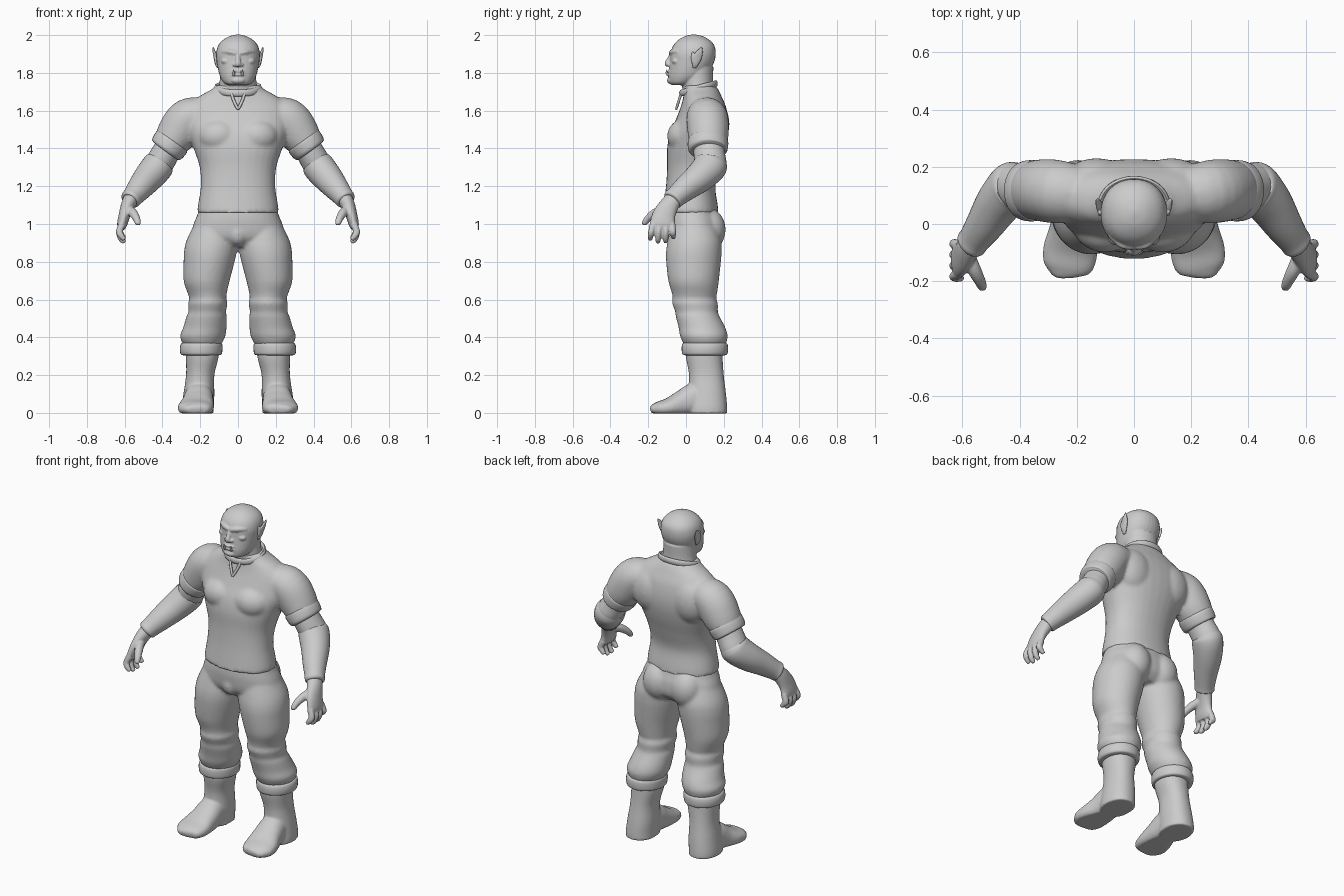
import bpy, bmesh, math
from mathutils import Vector, Matrix

X, Y, Z = Vector((1, 0, 0)), Vector((0, 1, 0)), Vector((0, 0, 1))
grey = bpy.data.materials.new("light grey")
grey.diffuse_color = (0.6, 0.6, 0.6, 1)


def spline(rings, steps, closed):
    """Catmull-Rom interpolation through rings of (x, y, z, a, b)."""
    n, out = len(rings), []
    R = [Vector(r) for r in rings]
    get = (lambda i: R[i % n]) if closed else (lambda i: R[max(0, min(n - 1, i))])
    for i in range(n if closed else n - 1):
        p0, p1, p2, p3 = (get(i + k) for k in (-1, 0, 1, 2))
        for s in range(steps):
            t = s / steps
            out.append(0.5 * (2 * p1 + (p2 - p0) * t + (2 * p0 - 5 * p1 + 4 * p2 - p3) * t * t
                              + (3 * p1 - p0 - 3 * p2 + p3) * t ** 3))
    return out if closed else out + [R[-1]]


def loft(bm, rings, flat=False, ref=Y, p=2.0, closed=False, n=32, steps=5):
    """Skin elliptical sections along a path; flat keeps them horizontal."""
    R = spline(rings, steps, closed)
    m, loops = len(R), []
    for i, r in enumerate(R):
        c = Vector(r[:3])
        u, v = X, Y
        if not flat:
            nxt = R[(i + 1) % m] if closed else R[min(i + 1, m - 1)]
            prv = R[i - 1] if closed else R[max(i - 1, 0)]
            t = (Vector(nxt[:3]) - Vector(prv[:3])).normalized()
            v = (ref - t * ref.dot(t)).normalized()
            u = t.cross(v)
        loop = []
        for k in range(n):
            co, si = math.cos(math.tau * k / n), math.sin(math.tau * k / n)
            loop.append(bm.verts.new(c + u * r[3] * math.copysign(abs(co) ** (2 / p), co)
                                     + v * r[4] * math.copysign(abs(si) ** (2 / p), si)))
        loops.append(loop)
    for i in range(m if closed else m - 1):
        A, B = loops[i], loops[(i + 1) % m]
        for k in range(n):
            bm.faces.new((A[k], A[(k + 1) % n], B[(k + 1) % n], B[k]))
    if not closed:
        bm.faces.new(loops[0])
        bm.faces.new(loops[-1])


def ball(bm, c, r):
    bmesh.ops.create_uvsphere(bm, u_segments=24, v_segments=16, radius=1,
                              matrix=Matrix.Translation(c) @ Matrix.Diagonal((*r, 1)))


def finish(name, bm, voxel=0, smooth=4):
    """Make the object; voxel blends overlapping masses into one skin."""
    bmesh.ops.recalc_face_normals(bm, faces=bm.faces)
    me = bpy.data.meshes.new(name)
    bm.to_mesh(me)
    bm.free()
    me.materials.append(grey)
    ob = bpy.data.objects.new(name, me)
    bpy.context.collection.objects.link(ob)
    if voxel:
        mod = ob.modifiers.new("blend", 'REMESH')
        mod.mode, mod.voxel_size, mod.use_smooth_shade = 'VOXEL', voxel, True
        mod = ob.modifiers.new("relax", 'SMOOTH')
        mod.factor, mod.iterations = 0.5, smooth
    else:
        bpy.context.view_layer.objects.active = ob
        ob.select_set(True)
        bpy.ops.object.shade_smooth_by_angle(angle=math.radians(50))
        ob.select_set(False)


def side(rings, s):
    return [(r[0] * s, *r[1:]) for r in rings]


# Shirt: trunk, chest and short sleeves
bm = bmesh.new()
loft(bm, [(0, .025, 1.06, .217, .148), (0, .025, 1.10, .212, .143), (0, .025, 1.2, .197, .131),
          (0, .04, 1.3, .203, .14), (0, .055, 1.4, .235, .155), (0, .07, 1.48, .265, .155),
          (0, .085, 1.55, .28, .14), (0, .092, 1.62, .27, .12), (0, .088, 1.67, .215, .103),
          (0, .08, 1.71, .145, .092), (0, .07, 1.735, .115, .085)], flat=True, p=2.2)
for s in (1, -1):
    ball(bm, (.1 * s, 0, 1.465), (.115, .1, .095))
    ball(bm, (.13 * s, .15, 1.53), (.12, .08, .13))
    loft(bm, side([(.15, .1, 1.585, .08, .09), (.26, .112, 1.56, .108, .11),
                   (.325, .118, 1.475, .107, .108), (.375, .115, 1.40, .083, .095)], s))
finish("shirt", bm, 0.01, 6)

# Collar band and the V trim at the throat
bm = bmesh.new()
loft(bm, [(.117 * math.sin(a), .066 - .093 * math.cos(a), 1.718 - .025 * math.cos(a), .009, .018)
          for a in (math.tau * k / 16 for k in range(16))], ref=Z, closed=True, n=12)
for s in (1, -1):
    loft(bm, side([(.034, -.026, 1.69, .008, .007), (.027, -.034, 1.665, .008, .007),
                   (.012, -.045, 1.63, .008, .007), (0, -.052, 1.608, .007, .006)], s), n=12)
finish("collar", bm)

# Trousers: hips, seat and legs
bm = bmesh.new()
loft(bm, [(0, .03, 1.10, .198, .13), (0, .033, 1.05, .215, .14), (0, .04, 1.0, .235, .147),
          (0, .045, .93, .25, .14), (0, .045, .88, .2, .1)], flat=True, p=2.2)
ball(bm, (0, -.06, .95), (.05, .05, .065))
for s in (1, -1):
    ball(bm, (.095 * s, .115, .97), (.095, .095, .115))
    loft(bm, side([(.12, .04, 1.02, .1, .11), (.135, .045, .92, .135, .14), (.145, .042, .86, .14, .147),
                   (.153, .04, .8, .135, .145), (.166, .04, .7, .122, .134), (.163, .045, .635, .104, .12),
                   (.16, .045, .605, .098, .115), (.16, .048, .58, .104, .121),
                   (.163, .056, .535, .099, .113), (.166, .062, .51, .107, .116),
                   (.176, .085, .45, .115, .124), (.187, .095, .405, .12, .126),
                   (.19, .1, .36, .1, .11)], s), flat=True)
finish("trousers", bm, 0.01, 4)

for s, tag in ((1, "left"), (-1, "right")):
    # Rolled trouser cuff
    bm = bmesh.new()
    loft(bm, side([(.195, .1, .305, .095, .105), (.195, .1, .312, .109, .119), (.195, .1, .34, .113, .123),
                   (.193, .1, .365, .109, .119), (.192, .1, .373, .095, .105)], s), flat=True)
    finish(tag + "_trouser_cuff", bm)

    # Boot: shaft and foot with a flat sole
    bm = bmesh.new()
    loft(bm, side([(.19, .095, .35, .088, .098), (.19, .097, .29, .086, .097), (.2, .108, .2, .075, .092),
                   (.207, .112, .1, .082, .1), (.213, .112, .03, .085, .106),
                   (.213, .112, -.01, .085, .106)], s), flat=True, p=2.2)
    loft(bm, side([(.205, .15, .05, .07, .06), (.207, .06, .075, .075, .085), (.212, -.02, .05, .084, .07),
                   (.222, -.09, .03, .095, .05), (.228, -.145, .022, .088, .038),
                   (.232, -.175, .018, .062, .026), (.232, -.188, .015, .03, .014)], s), ref=Z, p=2.3)
    for v in bm.verts:
        v.co.z = max(v.co.z, -.003)
    finish(tag + "_boot", bm, 0.008, 3)

    # Sleeve cuff, a thick rounded band
    bm = bmesh.new()
    loft(bm, side([(.343, .117, 1.445, .086, .096), (.348, .117, 1.438, .097, .106),
                   (.363, .116, 1.417, .098, .107), (.379, .115, 1.394, .092, .103),
                   (.384, .115, 1.387, .08, .09)], s))
    finish(tag + "_sleeve_cuff", bm)

    # Upper arm and forearm wrap
    bm = bmesh.new()
    loft(bm, side([(.34, .117, 1.45, .07, .08), (.39, .124, 1.365, .074, .083), (.425, .13, 1.305, .076, .083),
                   (.45, .1, 1.27, .07, .075)], s))
    finish(tag + "_upper_arm", bm)
    bm = bmesh.new()
    loft(bm, side([(.41, .133, 1.33, .06, .065), (.416, .133, 1.32, .081, .087), (.435, .118, 1.293, .084, .089),
                   (.475, .07, 1.245, .079, .08), (.52, .0, 1.19, .067, .067), (.555, -.05, 1.147, .056, .057),
                   (.57, -.07, 1.13, .053, .056), (.574, -.075, 1.125, .04, .045)], s))
    finish(tag + "_forearm", bm)

    # Hand: palm, four curled fingers and thumb
    bm = bmesh.new()
    loft(bm, side([(.555, -.05, 1.15, .042, .045), (.58, -.085, 1.105, .038, .05), (.6, -.115, 1.05, .031, .06),
                   (.613, -.125, 1.0, .027, .066), (.616, -.127, .975, .02, .06)], s))
    for i, tip in enumerate((.915, .9, .902, .922)):
        y = -.175 + .034 * i
        loft(bm, side([(.613, y, 1.0, .019, .017), (.628, y - .008 + .004 * i, .96, .018, .0165),
                       (.618, y - .013 + .006 * i, tip + .022, .0165, .015),
                       (.6, y - .014 + .007 * i, tip + .002, .011, .011)], s), n=16)
    loft(bm, side([(.585, -.1, 1.08, .024, .026), (.558, -.16, 1.06, .024, .024), (.538, -.2, 1.03, .019, .02),
                   (.53, -.22, 1.005, .015, .016), (.529, -.225, .995, .009, .01)], s), ref=X, n=16)
    finish(tag + "_hand", bm, 0.005, 3)

    # Pointed ear: a hollowed leaf leaning up and back
    bm = bmesh.new()
    loft(bm, side([(.105, .045, 1.825, .006, .01), (.113, .05, 1.845, .009, .018), (.119, .058, 1.88, .01, .027),
                   (.126, .07, 1.91, .008, .02), (.132, .084, 1.938, .003, .003)], s), flat=True, n=20)
    ball(bm, (.116 * s, .036, 1.88), (.01, .009, .035))
    finish(tag + "_ear", bm, 0.004, 2)

    # Eye and lower tusk
    bm = bmesh.new()
    ball(bm, (.041 * s, -.064, 1.893), (.016, .014, .009))
    finish(tag + "_eye", bm)
    bm = bmesh.new()
    loft(bm, side([(.022, -.094, 1.785, .006, .006), (.023, -.102, 1.8, .006, .006),
                   (.023, -.102, 1.818, .001, .001)], s), n=10)
    finish(tag + "_tusk", bm)

# Head: skull, neck, jaw, brow, nose and lips
bm = bmesh.new()
loft(bm, [(0, .07, 1.64, .1, .08), (0, .066, 1.70, .104, .083), (0, .06, 1.76, .097, .084),
          (0, .06, 1.83, .095, .085)], flat=True)
loft(bm, [(0, -.03, 1.735, .05, .045), (0, -.018, 1.748, .075, .07), (0, .005, 1.78, .095, .098),
          (0, .02, 1.82, .106, .11), (0, .032, 1.86, .113, .118), (0, .037, 1.90, .116, .12),
          (0, .041, 1.94, .107, .111), (0, .042, 1.97, .085, .088), (0, .042, 1.993, .048, .05),
          (0, .042, 2.003, .01, .01)], flat=True, p=2.15)
loft(bm, [(0, -.07, 1.905, .013, .014), (0, -.088, 1.875, .012, .012), (0, -.1, 1.85, .016, .013),
          (0, -.095, 1.835, .012, .01)], n=16)
ball(bm, (0, -.083, 1.76), (.035, .018, .018))
for z in (1.79, 1.808):
    ball(bm, (0, -.088, z), (.036, .014, .007))
for s in (1, -1):
    loft(bm, side([(.006, -.082, 1.903, .009, .012), (.045, -.074, 1.912, .01, .013),
                   (.085, -.04, 1.912, .008, .01)], s), ref=Z, n=16)
    ball(bm, (.018 * s, -.092, 1.843), (.011, .01, .009))
    ball(bm, (.06 * s, -.05, 1.862), (.03, .025, .018))
finish("head", bm, 0.005, 3)
